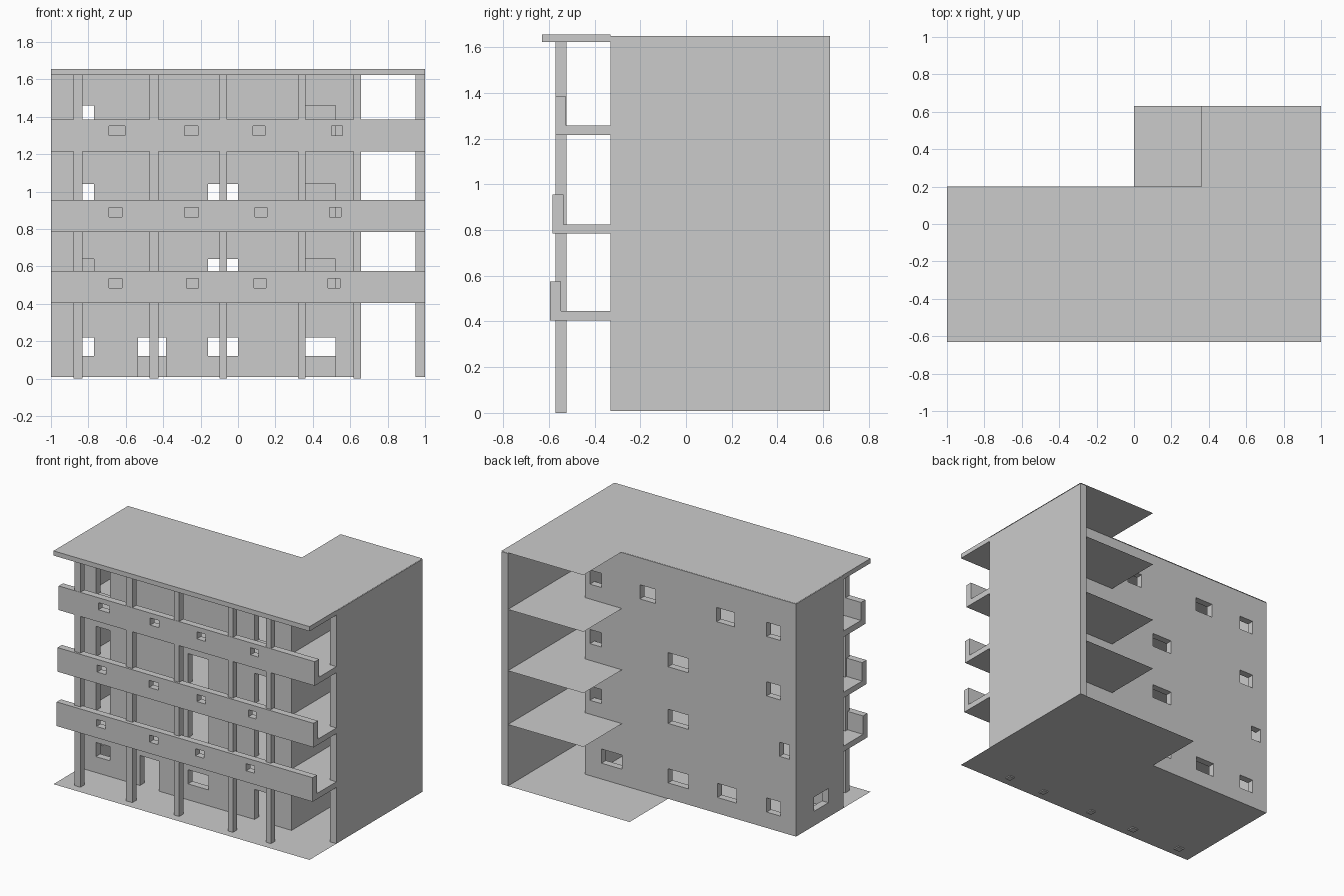
import bpy, bmesh

if "Cube" in bpy.data.objects:
    bpy.data.objects.remove(bpy.data.objects["Cube"])


def finish(name, bm):
    bmesh.ops.remove_doubles(bm, verts=bm.verts, dist=1e-5)
    bmesh.ops.recalc_face_normals(bm, faces=bm.faces)
    me = bpy.data.meshes.new(name)
    bm.to_mesh(me)
    bm.free()
    ob = bpy.data.objects.new(name, me)
    bpy.context.collection.objects.link(ob)
    return ob


def box(name, x, y, z):
    bm = bmesh.new()
    bmesh.ops.create_cube(bm, size=1)
    for v in bm.verts:
        v.co = [(a + b) / 2 + c * (b - a) for (a, b), c in zip((x, y, z), v.co)]
    return finish(name, bm)


def sheet(name, pts, z):
    """Flat single-face plate."""
    bm = bmesh.new()
    f = bm.faces.new([bm.verts.new((x, y, z)) for x, y in pts])
    ob = finish(name, bm)
    if ob.data.polygons[0].normal.z < 0:
        ob.data.flip_normals()
    return ob


def wall(name, axis, span, faces, z, holes=()):
    """Upright wall along 'x' or 'y'; holes are (start, end, bottom, top)."""
    us, vs = set(span), set(z)
    for a, b, c, d in holes:
        us |= {u for u in (a, b) if span[0] < u < span[1]}
        vs |= {v for v in (c, d) if z[0] < v < z[1]}
    us, vs = sorted(us), sorted(vs)
    mid = sum(faces) / 2
    bm = bmesh.new()
    for u0, u1 in zip(us, us[1:]):
        for v0, v1 in zip(vs, vs[1:]):
            cu, cv = (u0 + u1) / 2, (v0 + v1) / 2
            if any(a < cu < b and c < cv < d for a, b, c, d in holes):
                continue
            ring = [(u0, v0), (u1, v0), (u1, v1), (u0, v1)]
            bm.faces.new([bm.verts.new((u, mid, v) if axis == 'x' else (mid, u, v))
                          for u, v in ring])
    ob = finish(name, bm)
    mod = ob.modifiers.new("thickness", 'SOLIDIFY')
    mod.thickness = faces[1] - faces[0]
    mod.offset = 0
    return ob


BASE, TOP = 0.008, 1.65
FRONT, BACK = -0.33, 0.20

# Opening columns shared between the front and back walls
END, LEFT, MID, RIGHT = (-0.88, -0.77), (-0.535, -0.385), (-0.16, 0.0), (0.36, 0.52)
STAIR = (0.52, 0.61)

# Front wall: windows and doors
front = [END + (0.12, 0.22), LEFT + (0, 0.22), MID + (0.12, 0.22), RIGHT + (0, 0.22)]
for floor, head, cols in ((0.445, 0.64, (END, MID, RIGHT)),
                          (0.825, 1.04, (END, MID, RIGHT)),
                          (1.26, 1.46, (END, RIGHT))):
    front += [c + (floor, head) for c in cols]
wall("front_wall", 'x', (-1, 0.65), (FRONT, FRONT + 0.05), (BASE, TOP), front)

# Back wall: windows
back = []
for head, cols in ((0.22, (END, LEFT, MID, RIGHT)),
                   (0.64, ((-0.95, -0.87), MID, STAIR)),
                   (1.04, (END, MID, STAIR)),
                   (1.46, (END, (-0.52, -0.38), (0.10, 0.22), STAIR))):
    back += [c + (head - 0.10, head) for c in cols]
wall("back_wall", 'x', (-1, 0.65), (BACK - 0.05, BACK), (BASE, TOP), back)

# End walls and the freestanding wall beyond the passage
inner = (FRONT + 0.05, BACK - 0.05)
wall("left_end_wall", 'y', inner, (-1, -0.95), (BASE, TOP), [(-0.16, 0.0, 0.11, 0.21)])
wall("passage_wall", 'y', inner, (0.60 + 0.01, 0.65), (BASE, TOP))
box("right_wall", (0.95, 1.0), (FRONT, 0.63), (BASE, TOP))

# Ground plate
sheet("ground_plate", [(-1, -0.63), (1, -0.63), (1, 0.63), (0, 0.63), (0, BACK), (-1, BACK)], BASE)

# Roof: thin L-shaped plate with a deeper front overhang
sheet("roof_plate", [(-1, FRONT), (1, FRONT), (1, 0.63), (0.36, 0.63), (0.36, BACK), (-1, BACK)], 1.655)
box("roof_overhang", (-1, 1), (-0.63, FRONT), (1.622, 1.655))

# Floors with balconies and pierced parapets
levels = [
    (0.405, 0.445, -0.595, 0.485, ((-0.69, -0.62), (-0.275, -0.21), (0.085, 0.15), (0.48, 0.545))),
    (0.785, 0.825, -0.585, 0.865, ((-0.69, -0.62), (-0.285, -0.21), (0.09, 0.155), (0.49, 0.55))),
    (1.215, 1.258, -0.572, 1.30, ((-0.69, -0.605), (-0.285, -0.215), (0.08, 0.145), (0.50, 0.56))),
]
for i, (z0, z1, y0, hz, holes) in enumerate(levels, 1):
    sheet(f"floor_plate_{i}", [(-0.95, FRONT), (0.95, FRONT), (0.95, 0.63),
                               (0.36, 0.63), (0.36, BACK), (-0.95, BACK)], z1 - 0.003)
    box(f"balcony_slab_{i}", (-1, 1), (y0 + 0.048, FRONT), (z0, z1))
    wall(f"balcony_parapet_{i}", 'x', (-1, 1), (y0, y0 + 0.048), (z0, z0 + 0.17),
         [h + (hz, hz + 0.05) for h in holes])

# Front columns
for i, x in enumerate((-0.855, -0.45, -0.08, 0.34, 0.637), 1):
    w = 0.024 if i < 3 else 0.02
    box(f"front_column_{i}", (x - w, x + w), (-0.57, -0.523), (0, 1.622))
